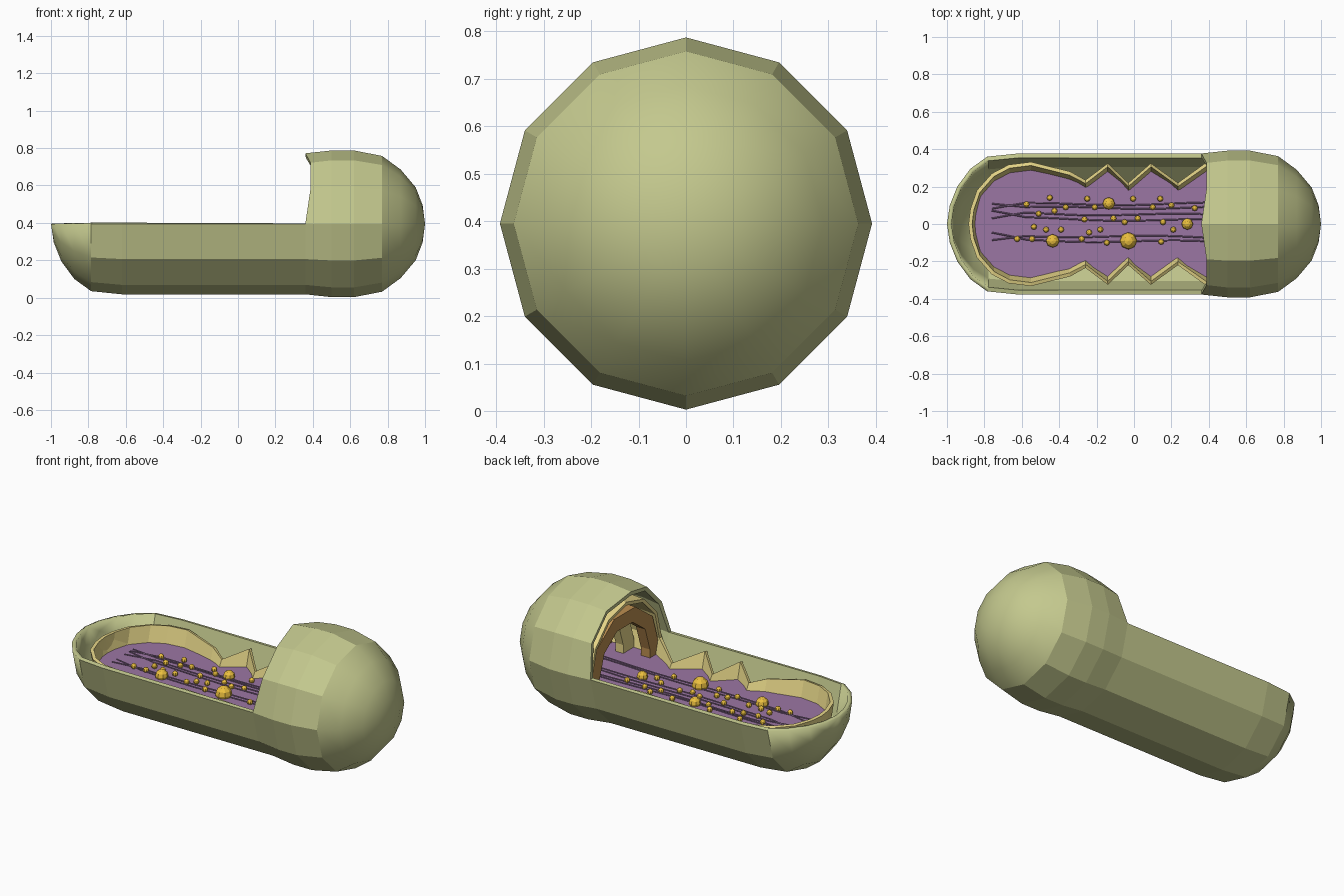
import bpy, bmesh, math

if "Cube" in bpy.data.objects:
    bpy.data.objects.remove(bpy.data.objects["Cube"])

AXIS = 0.395     # height of the long axis
FLOOR = 0.28     # height of the matrix surface
SIDES = 12


def material(name, rgb):
    m = bpy.data.materials.new(name)
    m.diffuse_color = (*rgb, 1)
    m.use_nodes = True
    m.node_tree.nodes["Principled BSDF"].inputs["Base Color"].default_value = m.diffuse_color
    return m


OLIVE = material("olive", (0.55, 0.58, 0.27))
TAN = material("tan", (0.80, 0.68, 0.25))
BROWN = material("brown", (0.50, 0.27, 0.08))
PURPLE = material("purple", (0.33, 0.18, 0.37))
STRAND = material("dark_purple", (0.25, 0.15, 0.28))
GOLD = material("gold", (0.84, 0.53, 0.05))


def finish(name, bm, mat):
    me = bpy.data.meshes.new(name)
    bm.to_mesh(me)
    bm.free()
    me.materials.append(mat)
    ob = bpy.data.objects.new(name, me)
    bpy.context.collection.objects.link(ob)
    return ob


def lathe_shell(name, profile, cut, thickness, mat, axis, smooth=None, wave=0.0, dips=None):
    """Revolve about x; the upper half is left open for x < profile[cut]."""
    bm = bmesh.new()
    rings = []
    for i, (x, r) in enumerate(profile):
        ring = []
        for j in range(SIDES):
            a = 2 * math.pi * j / SIDES
            on_lip = i == cut and 0 < j < SIDES / 2
            dx = wave * abs(math.sin(2 * a)) if on_lip else 0
            # the open rim sinks where the wall folds inward
            dz = -(dips or {}).get(i, 0) if j % (SIDES // 2) == 0 else 0
            ring.append(bm.verts.new((x + dx, r * math.cos(a), axis + r * math.sin(a) + dz)))
        rings.append(ring)
    for i in range(len(rings) - 1):
        for j in range(SIDES):
            if i < cut and j < SIDES // 2:
                continue
            k = (j + 1) % SIDES
            f = bm.faces.new((rings[i][j], rings[i][k], rings[i + 1][k], rings[i + 1][j]))
            if smooth:
                f.smooth = abs(f.calc_center_median().x) > smooth
    bmesh.ops.delete(bm, geom=[v for v in bm.verts if not v.link_faces], context='VERTS')
    bmesh.ops.remove_doubles(bm, verts=bm.verts, dist=0.0005)
    ob = finish(name, bm, mat)
    s = ob.modifiers.new("thickness", 'SOLIDIFY')
    s.thickness = thickness
    s.offset = -1
    return ob


# outer membrane: open trough on the left, closed dome on the right
outer = [(-1, 0), (-.985, .10), (-.945, .20), (-.875, .295), (-.785, .36), (-.62, .377),
         (.36, .377), (.5, .392), (.62, .392), (.77, .363), (.87, .29), (.95, .195),
         (.987, .10), (1, 0)]
lathe_shell("outer_membrane", outer, 6, 0.024, OLIVE, AXIS, smooth=0.78, wave=0.032)

# inner membrane with zigzag folds
inner = [(-.885, 0), (-.875, .08), (-.84, .18), (-.76, .27), (-.67, .317), (-.55, .332),
         (-.34, .28), (-.26, .235), (-.14, .325), (-.03, .22), (.09, .325), (.235, .22),
         (.39, .332), (.6, .345), (.77, .31), (.88, .19), (.94, 0)]
lathe_shell("inner_membrane", inner, 12, 0.02, TAN, AXIS - 0.025,
            dips={6: .03, 7: .06, 9: .065, 11: .07})

# matrix: flat slab following the folded outline
bm = bmesh.new()
edge = [(x * 0.985, r * 0.95 - 0.018) for x, r in inner[1:-1]]
outline = [(x, -r) for x, r in edge] + [(x, r) for x, r in reversed(edge)]
face = bm.faces.new([bm.verts.new((x, y, FLOOR)) for x, y in outline])
ext = bmesh.ops.extrude_face_region(bm, geom=[face])
for v in ext["geom"]:
    if isinstance(v, bmesh.types.BMVert):
        v.co.z -= 0.02
bmesh.ops.recalc_face_normals(bm, faces=bm.faces)
finish("matrix", bm, PURPLE)


# fold arches inside the dome: five flat segments on short legs
def arch(name, x0, width, r_out, r_in, mat):
    bm = bmesh.new()
    base = FLOOR + 0.05
    loops = []
    for j in range(-1, 7):
        a = math.pi * min(max(j, 0), 5) / 5
        drop = 0.06 if j in (-1, 6) else 0
        loops.append([bm.verts.new((x, r * math.cos(a), base + r * math.sin(a) - drop))
                      for x, r in ((x0, r_out), (x0 + width, r_out),
                                   (x0 + width, r_in), (x0, r_in))])
    for a, b in zip(loops, loops[1:]):
        for k in range(4):
            bm.faces.new((a[k], a[(k + 1) % 4], b[(k + 1) % 4], b[k]))
    bm.faces.new(loops[0])
    bm.faces.new(loops[-1])
    bmesh.ops.recalc_face_normals(bm, faces=bm.faces)
    finish(name, bm, mat)


arch("fold_arch_front", .40, .06, .32, .235, BROWN)
arch("fold_arch_middle", .55, .05, .30, .20, TAN)
arch("fold_arch_back", .68, .05, .28, .19, BROWN)

# paired wavy strands lying on the matrix
for n, (y0, y1, gap) in enumerate(((.095, .10, .010), (.045, .03, .014), (-.072, -.088, .012))):
    cu = bpy.data.curves.new("strands_%d" % n, 'CURVE')
    cu.dimensions = '3D'
    cu.bevel_depth = 0.004
    cu.bevel_resolution = 0
    for side in (-1, 1):
        sp = cu.splines.new('POLY')
        sp.points.add(16)
        for i, p in enumerate(sp.points):
            t = i / 16
            # the pair starts apart, crosses, then runs side by side
            spread = side * gap * (1 - 2.6 * max(0, 1 - 8 * t))
            y = y0 + (y1 - y0) * t + spread + 0.007 * math.sin(9 * t + n + side * .4)
            p.co = (-.76 + 1.45 * t, y, FLOOR + 0.004, 1)
    cu.materials.append(STRAND)
    bpy.context.collection.objects.link(bpy.data.objects.new("strands_%d" % n, cu))

# granules, large and small
large = [(-.135, .11, .033), (-.435, -.09, .036), (-.03, -.09, .046), (.285, 0, .031)]
small = [(-.575, .105), (-.45, .14), (-.425, .07), (-.365, .09), (-.25, .135), (-.21, .09),
         (-.005, .135), (.1, .09), (.14, .135), (.2, .1), (.325, .085), (-.51, .055),
         (-.265, .025), (-.11, .03), (-.05, .01), (.02, .03), (.155, .01), (-.535, -.015),
         (-.47, -.03), (-.39, -.03), (-.24, -.045), (-.18, -.03), (.21, -.03),
         (-.625, -.08), (-.545, -.08), (-.28, -.08), (-.145, -.1), (.145, -.095)]


def granules(name, items):
    bm = bmesh.new()
    for x, y, r in items:
        new = bmesh.ops.create_uvsphere(bm, u_segments=8, v_segments=6, radius=r)["verts"]
        bmesh.ops.translate(bm, verts=new, vec=(x, y, FLOOR + 0.012))
    finish(name, bm, GOLD)


granules("large_granules", large)
granules("small_granules", [(x, y, .016) for x, y in small])
